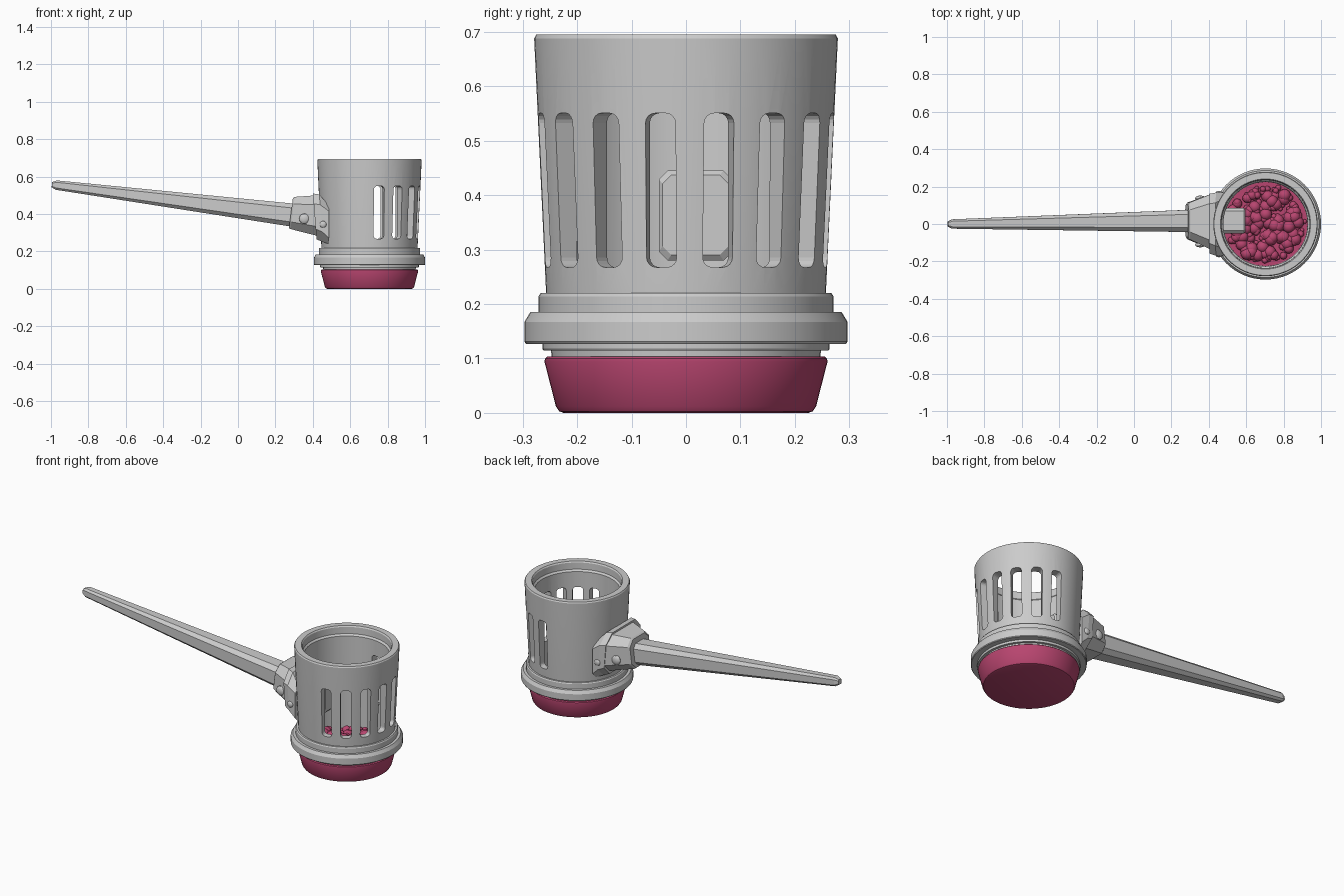
import bpy, bmesh, math, random
from mathutils import Matrix, Vector

if "Cube" in bpy.data.objects:
    bpy.data.objects.remove(bpy.data.objects["Cube"])

random.seed(4)
CX = 0.703                      # cup axis
pink = bpy.data.materials.new("ember_pink")
pink.diffuse_color = (0.48, 0.06, 0.16, 1)
pink.use_nodes = True
pink.node_tree.nodes["Principled BSDF"].inputs["Base Color"].default_value = pink.diffuse_color


def finish(name, bm, mat=None, smooth=True):
    bmesh.ops.recalc_face_normals(bm, faces=bm.faces)
    me = bpy.data.meshes.new(name)
    bm.to_mesh(me)
    bm.free()
    ob = bpy.data.objects.new(name, me)
    bpy.context.collection.objects.link(ob)
    if mat:
        me.materials.append(mat)
    if smooth:
        bpy.ops.object.select_all(action='DESELECT')
        ob.select_set(True)
        bpy.context.view_layer.objects.active = ob
        bpy.ops.object.shade_smooth_by_angle(angle=math.radians(30))
    return ob


def lathe(name, profile, mat=None, ring=True, n=64):
    """Revolve (r, z) points about the cup axis; ring=True closes the profile."""
    bm = bmesh.new()
    rows = [[bm.verts.new((CX + r * math.cos(a), r * math.sin(a), z))
             for a in (2 * math.pi * i / n for i in range(n))] for r, z in profile]
    for k in range(len(rows) if ring else len(rows) - 1):
        a, b = rows[k], rows[(k + 1) % len(rows)]
        for i in range(n):
            j = (i + 1) % n
            bm.faces.new((a[i], a[j], b[j], b[i]))
    if not ring:
        bm.faces.new(rows[0])
        bm.faces.new(rows[-1])
    return finish(name, bm, mat)


def loft(name, sections):
    """Skin chamfered rectangles (x, y0, y1, z0, z1, chamfer, lean) along x."""
    bm = bmesh.new()
    rows = []
    for x, y0, y1, z0, z1, c, lean in sections:
        pts = [(y0 + c, z0), (y1 - c, z0), (y1, z0 + c), (y1, z1 - c),
               (y1 - c, z1), (y0 + c, z1), (y0, z1 - c), (y0, z0 + c)]
        zm = (z0 + z1) / 2
        rows.append([bm.verts.new((x + lean * (z - zm), y, z)) for y, z in pts])
    for a, b in zip(rows, rows[1:]):
        for i in range(8):
            j = (i + 1) % 8
            bm.faces.new((a[i], a[j], b[j], b[i]))
    bm.faces.new(rows[0])
    bm.faces.new(rows[-1])
    return finish(name, bm, smooth=False)


def cut(ob, cutter):
    m = ob.modifiers.new("cut", 'BOOLEAN')
    m.operation, m.solver, m.object = 'DIFFERENCE', 'EXACT', cutter
    cutter.hide_render = True
    cutter.hide_set(True)
    bpy.context.view_layer.update()
    me = bpy.data.meshes.new_from_object(ob.evaluated_get(bpy.context.evaluated_depsgraph_get()))
    ob.modifiers.clear()
    ob.data = me
    bpy.data.objects.remove(cutter)


# slotted cup wall
cup = lathe("cup_wall", [(0.247, 0.104), (0.257, 0.22), (0.279, 0.688), (0.275, 0.695),
                         (0.241, 0.695), (0.236, 0.688), (0.235, 0.65), (0.226, 0.64),
                         (0.224, 0.104)])
bm = bmesh.new()
for k in range(8):
    a = math.radians(1.5 + 23 * (k - 3.5))
    box = bmesh.ops.create_cube(bm, size=1)["verts"]
    bmesh.ops.scale(bm, verts=box, vec=(0.16, 0.056, 0.283))
    edges = {e for v in box for e in v.link_edges
             if abs((e.verts[0].co - e.verts[1].co).x) > 0.1}
    res = bmesh.ops.bevel(bm, geom=list(edges), offset=0.018, segments=4,
                          profile=0.5, affect='EDGES')
    verts = {v for v in box if v.is_valid} | set(res["verts"])
    bmesh.ops.transform(bm, verts=list(verts), matrix=Matrix.Translation((CX, 0, 0.409))
                        @ Matrix.Rotation(a, 4, 'Z') @ Matrix.Translation((0.25, 0, 0)))
cut(cup, finish("slot_cutter", bm, smooth=False))

# bands around the foot of the cup
lathe("upper_band", [(0.24, 0.18), (0.271, 0.18), (0.271, 0.214), (0.267, 0.22), (0.24, 0.22)])
lathe("main_ring", [(0.24, 0.127), (0.294, 0.127), (0.297, 0.131), (0.297, 0.167),
                    (0.286, 0.185), (0.24, 0.185)])
lathe("lower_band", [(0.235, 0.115), (0.262, 0.115), (0.264, 0.118), (0.264, 0.128), (0.235, 0.128)])

# coloured base
lathe("base", [(0.225, 0), (0.233, 0.003), (0.239, 0.012), (0.260, 0.094),
               (0.259, 0.1), (0.254, 0.104)], pink, ring=False)

# loose beads on the cup floor
bm = bmesh.new()
for k in range(230):
    r = random.choice((0.012, 0.016, 0.02, 0.026, 0.034))
    d = math.sqrt(random.random()) * (0.222 - r)
    a = random.uniform(0, 2 * math.pi)
    bmesh.ops.create_icosphere(bm, subdivisions=2, radius=r, matrix=Matrix.Translation(
        (CX + d * math.cos(a), d * math.sin(a), 0.108 + random.uniform(0, 0.016))))
finish("beads", bm, pink)

# tapered handle and its end inside the cup
loft("handle", [(-0.995, -0.014, 0.014, 0.543, 0.571, 0.006, 0.12),
                (-0.972, -0.025, 0.025, 0.53, 0.58, 0.01, 0.12),
                (0.30, -0.043, 0.076, 0.332, 0.455, 0.024, 0.12)])
loft("handle_end", [(0.44, -0.05, 0.085, 0.28, 0.445, 0.016, 0),
                    (0.588, -0.05, 0.085, 0.28, 0.445, 0.016, 0),
                    (0.596, -0.043, 0.078, 0.29, 0.437, 0.016, 0)])

# socket and collar joining the handle to the cup
loft("socket", [(0.283, -0.07, 0.105, 0.325, 0.485, 0.035, 0.13),
                (0.292, -0.082, 0.115, 0.32, 0.492, 0.038, 0.13),
                (0.42, -0.14, 0.162, 0.283, 0.5, 0.05, -0.05)])
collar = loft("collar", [(0.41, -0.158, 0.162, 0.265, 0.51, 0.055, -0.08),
                         (0.445, -0.17, 0.168, 0.25, 0.505, 0.055, -0.08),
                         (0.487, -0.168, 0.168, 0.24, 0.445, 0.03, 0)])
cut(collar, lathe("collar_cutter", [(0.24, 0.1), (0.24, 0.7)], ring=False))

# rivets on both sides
for side, ys in (("front", (-0.111, -0.169)), ("back", (0.138, 0.168))):
    for part, x, z, r, y in (("socket", 0.355, 0.375, 0.028, ys[0]),
                             ("collar", 0.455, 0.345, 0.018, ys[1])):
        bm = bmesh.new()
        bmesh.ops.create_uvsphere(bm, u_segments=16, v_segments=8, radius=r,
                                  matrix=Matrix.Translation((x, y, z)) @ Matrix.Diagonal((1, 0.5, 1, 1)))
        finish(f"{part}_rivet_{side}", bm)
